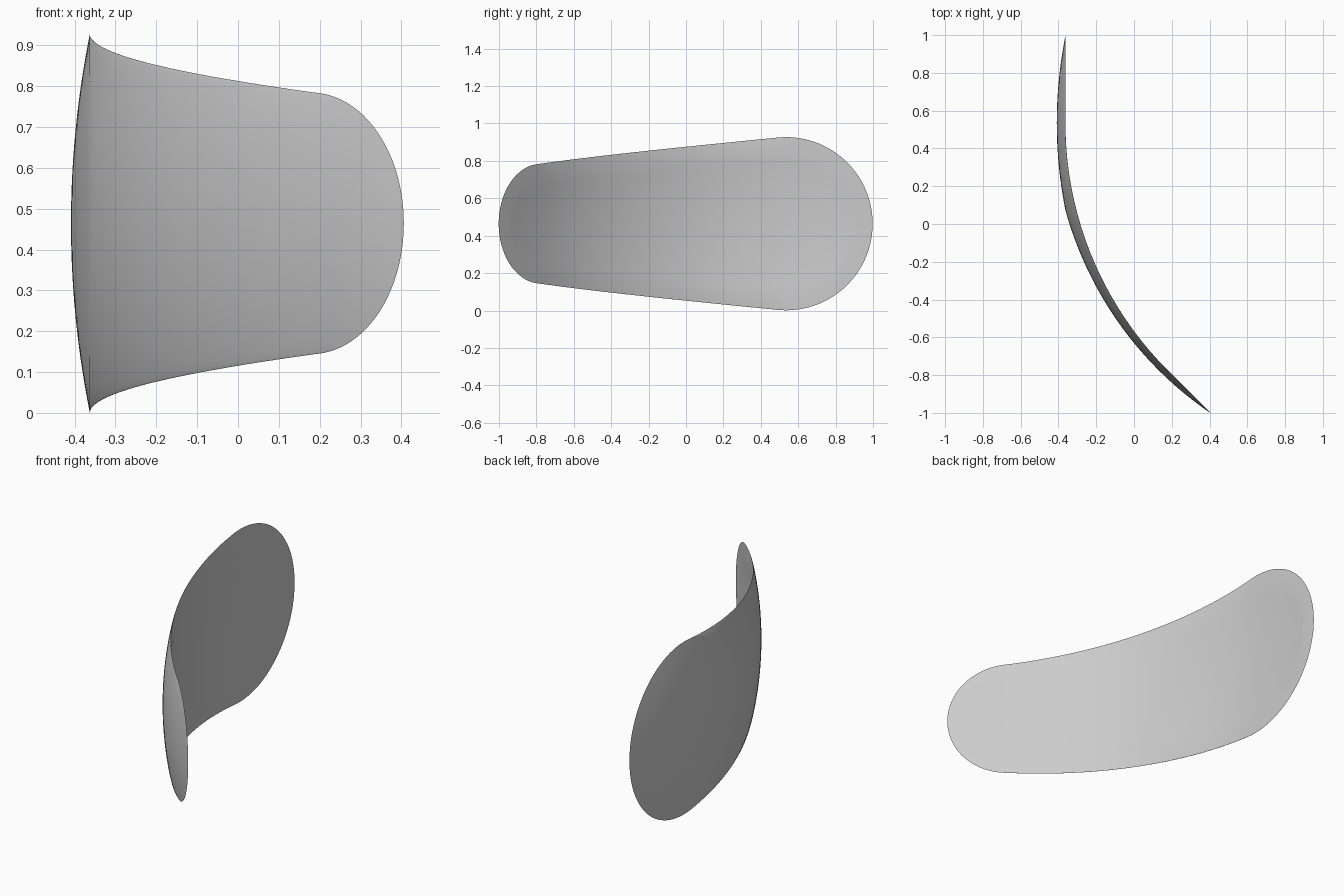
import bpy, bmesh, math
from mathutils import Vector

cube = bpy.data.objects.get("Cube")
if cube:
    bpy.data.objects.remove(cube, do_unlink=True)

# Main sizes: a disc that shrinks while sweeping along a 45 degree arc
WIDE, NARROW = 0.463, 0.32
BEND = math.pi / 4
ARC = 1.853
START = Vector((-0.363, 0.535, 0.464))
BULGE = 0.046
BORDER = 0.09
SWEEP, QUARTER, RINGS, COLS = 40, 24, 14, 20


def frame(a):
    """Point on the arc, its direction, and its outward normal."""
    point = START + ARC * Vector((1 - math.cos(a), -math.sin(a), 0))
    return point, Vector((math.sin(a), -math.cos(a), 0)), Vector((-math.cos(a), -math.sin(a), 0))


def spine(s, depth):
    """Point at length s along the arc, with straight tangents past both ends."""
    a = min(max(s / ARC, 0), BEND)
    point, along, out = frame(a)
    return point + along * (s - a * ARC) + out * depth


def radius(t):
    return WIDE + (NARROW - WIDE) * t


def outline(inset):
    """Stations (length, half height) from the wide end to the narrow end."""
    big, small = WIDE - inset, NARROW - inset
    angles = [math.pi / 2 * i / QUARTER for i in range(QUARTER + 1)]
    stations = [(-big * math.cos(a), big * math.sin(a)) for a in angles]
    for i in range(1, SWEEP):
        t = i / SWEEP
        stations.append((ARC * BEND * t, radius(t) - inset))
    stations += [(ARC * BEND + small * math.sin(a), small * math.cos(a)) for a in angles]
    return stations


def skin(bm, rows):
    """Join rows of points into a sheet of faces."""
    grid = [[bm.verts.new(p) for p in row] for row in rows]
    for lower, upper in zip(grid, grid[1:]):
        for i in range(len(lower) - 1):
            bm.faces.new((lower[i], lower[i + 1], upper[i + 1], upper[i]))


bm = bmesh.new()

# Convex back: leading half circle of the disc swept along the arc
rows = []
for i in range(SWEEP + 1):
    t = i / SWEEP
    point, along, out = frame(BEND * t)
    r = radius(t)
    row = []
    for j in range(2 * QUARTER + 1):
        a = math.pi * (j / (2 * QUARTER) - 0.5)
        row.append(point + along * r * math.cos(a) + Vector((0, 0, r * math.sin(a))))
    rows.append(row)
skin(bm, rows)

# Shallow dome over the whole wide disc
rows = []
for i in range(RINGS + 1):
    k = i / RINGS
    row = []
    for j in range(4 * QUARTER + 1):
        a = math.pi * (j / (2 * QUARTER) - 0.5)
        row.append(START + Vector((-BULGE * (1 - k * k),
                                   -WIDE * k * math.cos(a), WIDE * k * math.sin(a))))
    rows.append(row)
skin(bm, rows)

# Concave front: border strip around a slightly dished centre
rows = []
for (s, h), (s_in, h_in) in zip(outline(0), outline(BORDER)):
    row = [spine(s, 0) - Vector((0, 0, h))]
    for j in range(COLS + 1):
        z = h_in * (2 * j / COLS - 1)
        row.append(spine(s_in, 0.12 * (h_in ** 2 - z ** 2)) + Vector((0, 0, z)))
    row.append(spine(s, 0) + Vector((0, 0, h)))
    rows.append(row)
skin(bm, rows)

# Weld the three sheets into one closed shell
bmesh.ops.remove_doubles(bm, verts=bm.verts, dist=0.0002)
bmesh.ops.dissolve_degenerate(bm, edges=bm.edges, dist=0.0001)
bmesh.ops.recalc_face_normals(bm, faces=bm.faces)
mesh = bpy.data.meshes.new("curved_shell")
bm.to_mesh(mesh)
bm.free()
shell = bpy.data.objects.new("curved_shell", mesh)
bpy.context.collection.objects.link(shell)

# Plain grey material
grey = bpy.data.materials.new("plain_grey")
grey.use_nodes = True
colour = (0.6, 0.6, 0.6, 1)
grey.diffuse_color = colour
grey.node_tree.nodes["Principled BSDF"].inputs["Base Color"].default_value = colour
mesh.materials.append(grey)

# Smooth faces, keeping the seams crisp
bpy.ops.object.select_all(action="DESELECT")
shell.select_set(True)
bpy.context.view_layer.objects.active = shell
bpy.ops.object.shade_smooth_by_angle(angle=math.radians(8))
